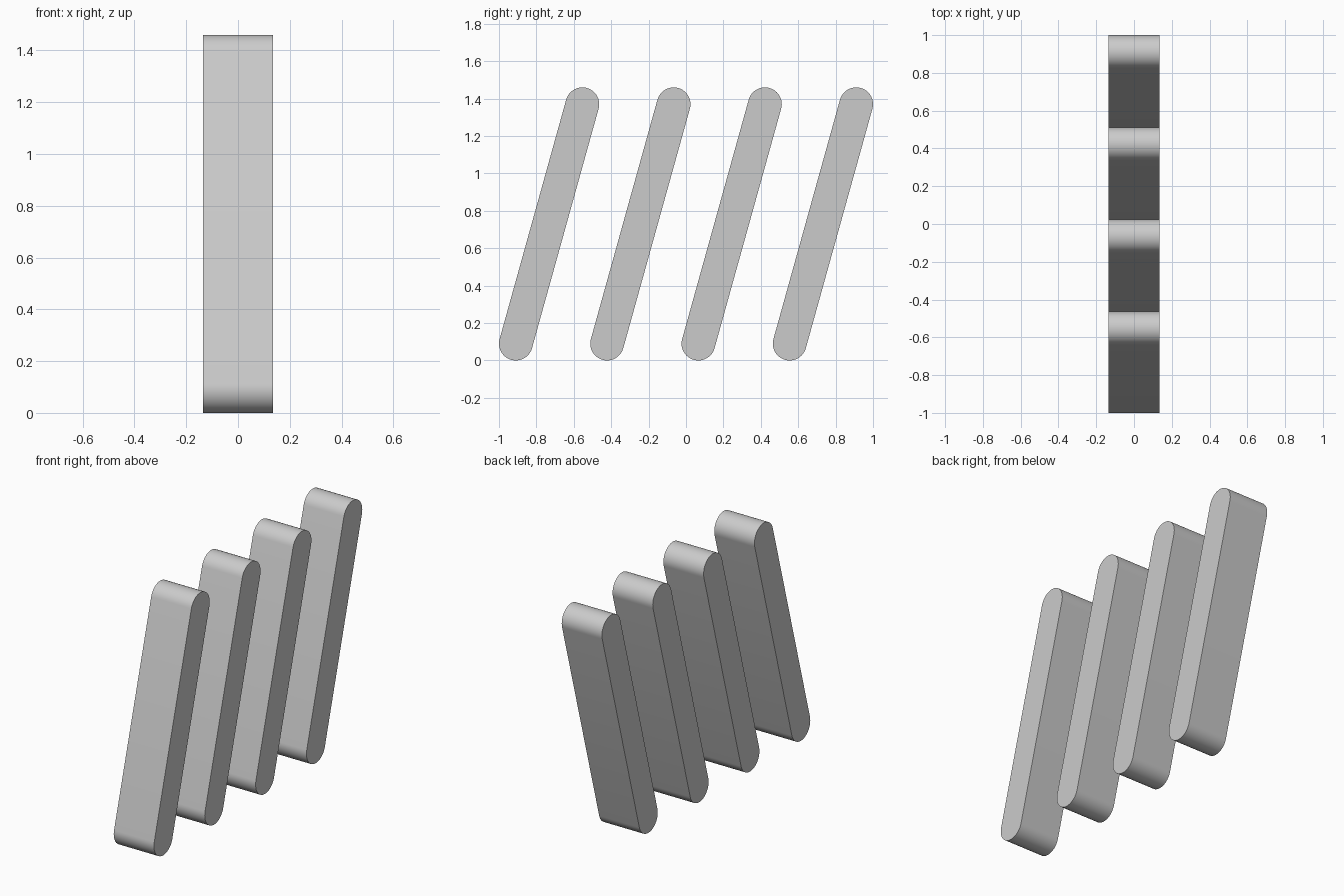
import bpy, bmesh
from math import pi, sin, cos, atan2, radians
from mathutils import Vector

cube = bpy.data.objects.get("Cube")
if cube:
    bpy.data.objects.remove(cube, do_unlink=True)

grey = bpy.data.materials.new("light_grey")
grey.use_nodes = True
colour = (0.6, 0.6, 0.6, 1)
grey.diffuse_color = colour
grey.node_tree.nodes["Principled BSDF"].inputs["Base Color"].default_value = colour

RADIUS = 0.09
HALF_WIDTH = 0.135
SPACING = 0.488
SEGMENTS = 24
LOW = Vector((-0.178, 0.09))   # lower end centre (y, z)
HIGH = Vector((0.178, 1.37))   # upper end centre


def slat_mesh():
    """Leaning round-ended bar, extruded across x."""
    lean = atan2(HIGH.y - LOW.y, HIGH.x - LOW.x)
    bm = bmesh.new()
    outline = []
    for centre, start in ((HIGH, lean - pi / 2), (LOW, lean + pi / 2)):
        for i in range(SEGMENTS + 1):
            a = start + pi * i / SEGMENTS
            outline.append(bm.verts.new((-HALF_WIDTH,
                                         centre.x + RADIUS * cos(a),
                                         centre.y + RADIUS * sin(a))))
    side = bm.faces.new(outline)
    swept = bmesh.ops.extrude_face_region(bm, geom=[side], use_keep_orig=True)
    verts = [g for g in swept["geom"] if isinstance(g, bmesh.types.BMVert)]
    bmesh.ops.translate(bm, verts=verts, vec=(2 * HALF_WIDTH, 0, 0))
    bmesh.ops.recalc_face_normals(bm, faces=bm.faces)
    mesh = bpy.data.meshes.new("slat")
    bm.to_mesh(mesh)
    bm.free()
    mesh.materials.append(grey)
    return mesh


# Four identical slats in a row from front to back
for i in range(4):
    slat = bpy.data.objects.new(f"slat_{i + 1}", slat_mesh())
    slat.location.y = (i - 1.5) * SPACING
    bpy.context.collection.objects.link(slat)
    bpy.ops.object.select_all(action="DESELECT")
    slat.select_set(True)
    bpy.context.view_layer.objects.active = slat
    bpy.ops.object.shade_smooth_by_angle(angle=radians(30))
